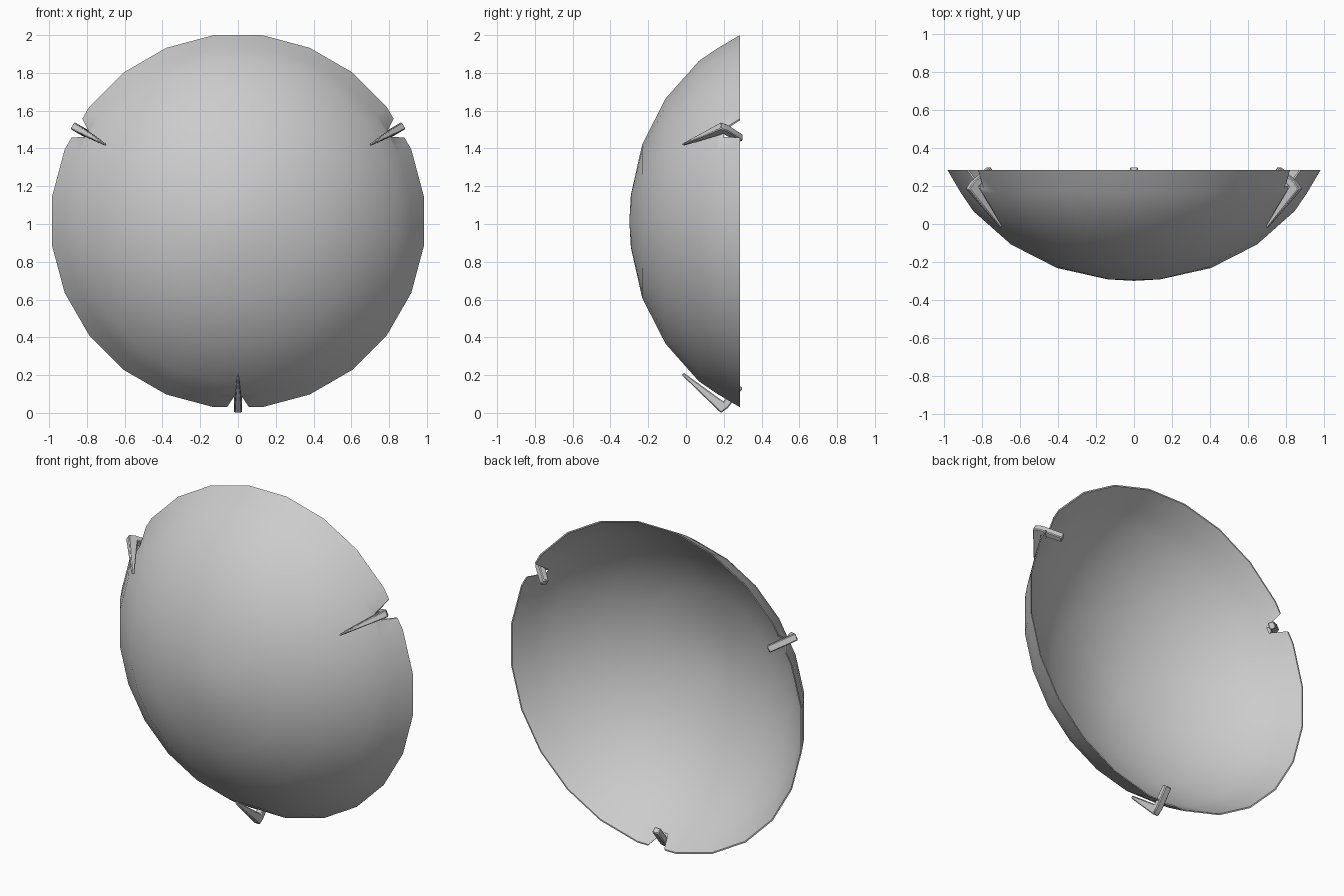
import bpy, bmesh
from math import sin, cos, pi, radians

if "Cube" in bpy.data.objects:
    bpy.data.objects.remove(bpy.data.objects["Cube"])

CZ = 1.015   # height of the dish axis
SIDES = 24
CLIP_ANGLES = [radians(a) for a in (30, 150, 270)]


def polar(r, t, y, a):
    """Point at radius r, sideways offset t, depth y, around the dish axis."""
    return (r * cos(a) - t * sin(a), y, CZ + r * sin(a) + t * cos(a))


def finish(name, bm):
    bmesh.ops.recalc_face_normals(bm, faces=bm.faces)
    me = bpy.data.meshes.new(name)
    bm.to_mesh(me)
    bm.free()
    ob = bpy.data.objects.new(name, me)
    bpy.context.collection.objects.link(ob)
    return ob


def smooth(ob, angle):
    bpy.ops.object.select_all(action='DESELECT')
    ob.select_set(True)
    bpy.context.view_layer.objects.active = ob
    bpy.ops.object.shade_smooth_by_angle(angle=radians(angle))


def prism(bm, lower, upper):
    """Closed solid between two matching outlines."""
    a = [bm.verts.new(p) for p in lower]
    b = [bm.verts.new(p) for p in upper]
    n = len(a)
    bm.faces.new(a)
    bm.faces.new(b[::-1])
    for i in range(n):
        bm.faces.new((a[i], a[(i + 1) % n], b[(i + 1) % n], b[i]))


# Dish: thin shell with outer and inner profiles (radius, y)
outer = [(0.14, -0.292), (0.41, -0.232), (0.655, -0.108),
         (0.855, 0.068), (0.922, 0.165), (0.993, 0.285)]
inner = [(0.985, 0.285), (0.914, 0.17), (0.847, 0.075),
         (0.648, -0.099), (0.406, -0.222), (0.14, -0.282)]
bm = bmesh.new()
rings = [[bm.verts.new(polar(r, 0, y, (i + 0.5) * 2 * pi / SIDES))
          for i in range(SIDES)] for r, y in outer + inner]
for p, q in zip(rings, rings[1:]):
    for i in range(SIDES):
        j = (i + 1) % SIDES
        bm.faces.new((p[i], p[j], q[j], q[i]))
for ring, y in ((rings[0], -0.3), (rings[-1], -0.29)):
    pole = bm.verts.new((0, y, CZ))
    for i in range(SIDES):
        bm.faces.new((ring[i], ring[(i + 1) % SIDES], pole))
dish = finish("dish", bm)

# Wedge notches cut in the rim
bm = bmesh.new()
wedge = [(0.925, -0.018), (1.06, -0.108), (1.06, 0.108), (0.925, 0.018)]
for a in CLIP_ANGLES:
    prism(bm, [polar(r, t, 0.05, a) for r, t in wedge],
          [polar(r, t, 0.4, a) for r, t in wedge])
cutter = finish("notch_cutter", bm)
mod = dish.modifiers.new("notches", 'BOOLEAN')
mod.operation = 'DIFFERENCE'
mod.solver = 'EXACT'
mod.object = cutter
bpy.context.view_layer.objects.active = dish
bpy.ops.object.modifier_apply(modifier=mod.name)
bpy.data.objects.remove(cutter)
smooth(dish, 35)

# Rim clips: tapered outer prong, elbow, short inner hook
# Each station: two edge points (radius, y) and a half width
stations = [((0.815, -0.022), (0.802, -0.012), 0.005),
            ((1.015, 0.185), (0.962, 0.208), 0.022),
            ((0.998, 0.215), (0.955, 0.192), 0.022),
            ((0.888, 0.300), (0.868, 0.272), 0.022)]
# Elbow is mitred: outer corner flattened, inner corner shared
profile = [stations[0][0], stations[1][0], (0.988, 0.222),
           (0.885, 0.301), (0.863, 0.273), (0.955, 0.198), stations[0][1]]
widths = [0.005, 0.021, 0.021, 0.021, 0.021, 0.021, 0.005]
for k, a in enumerate(CLIP_ANGLES):
    bm = bmesh.new()
    prism(bm, [polar(r, -w, y, a) for (r, y), w in zip(profile, widths)],
          [polar(r, w, y, a) for (r, y), w in zip(profile, widths)])
    clip = finish(f"rim_clip_{k + 1}", bm)
    bev = clip.modifiers.new("soft_edges", 'BEVEL')
    bev.width = 0.006
    bev.segments = 1
    bev.limit_method = 'ANGLE'
    bev.angle_limit = radians(50)
    smooth(clip, 30)
